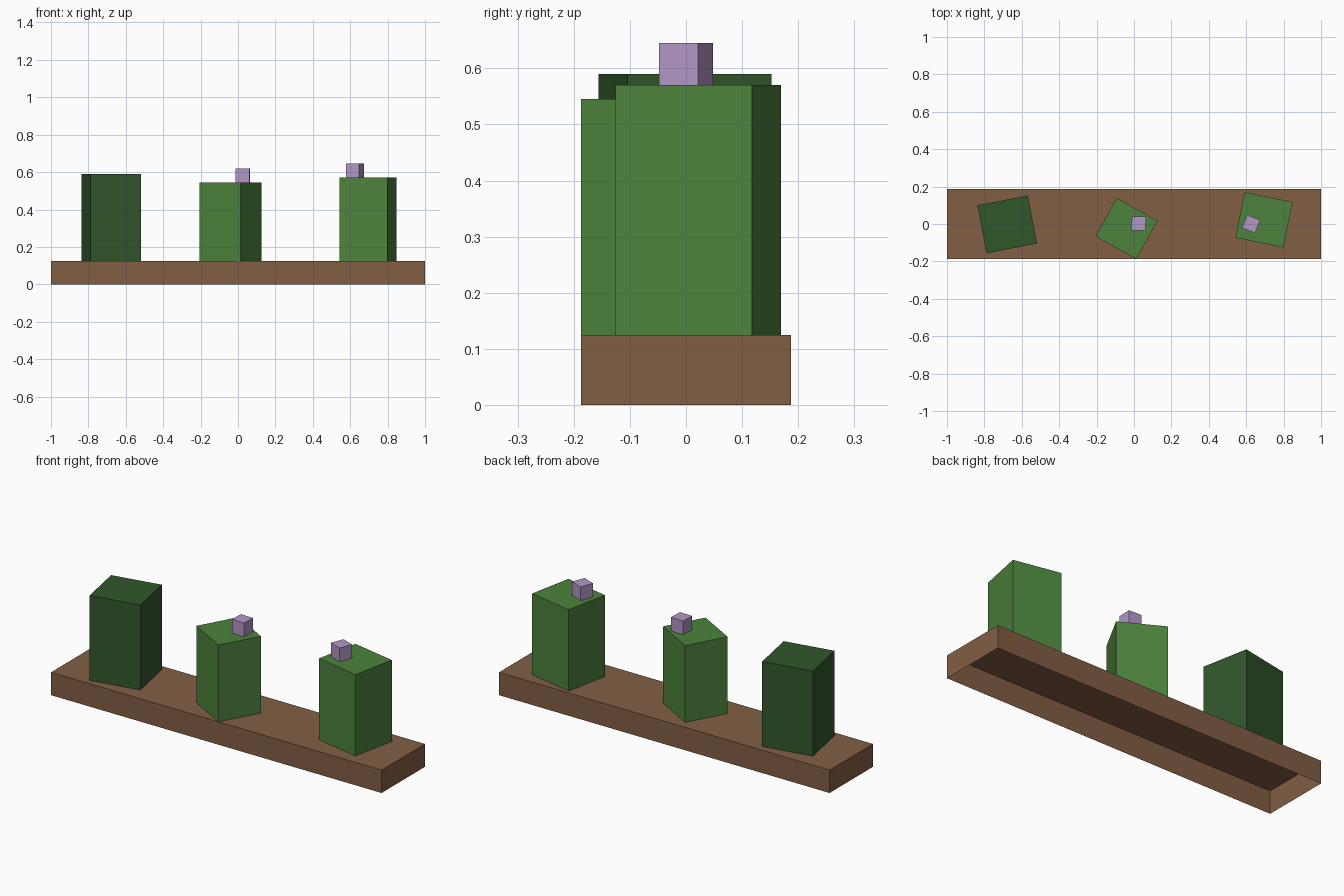
import bpy, bmesh
from math import radians
from mathutils import Matrix

default_cube = bpy.data.objects.get("Cube")
if default_cube:
    bpy.data.objects.remove(default_cube, do_unlink=True)


def make_material(name, rgb):
    mat = bpy.data.materials.new(name)
    mat.use_nodes = True
    color = (*rgb, 1)
    mat.diffuse_color = color
    mat.node_tree.nodes["Principled BSDF"].inputs["Base Color"].default_value = color
    return mat


brown = make_material("planter brown", (0.225, 0.113, 0.057))
green = make_material("cactus green", (0.074, 0.226, 0.046))
dark_green = make_material("dark cactus green", (0.030, 0.096, 0.024))
lilac = make_material("flower lilac", (0.45, 0.31, 0.56))


def open_box(name, center, size, bottom, top, turn, mat):
    """Upright box without a bottom face, turned about z (degrees)."""
    bm = bmesh.new()
    bmesh.ops.create_cube(bm, size=1)
    base = [f for f in bm.faces if f.normal.z < -0.5]
    bmesh.ops.delete(bm, geom=base, context='FACES_ONLY')
    place = Matrix.Translation((*center, (bottom + top) / 2))
    scale = Matrix.Diagonal((*size, top - bottom, 1))
    bm.transform(place @ Matrix.Rotation(radians(turn), 4, 'Z') @ scale)
    mesh = bpy.data.meshes.new(name)
    bm.to_mesh(mesh)
    bm.free()
    mesh.materials.append(mat)
    obj = bpy.data.objects.new(name, mesh)
    bpy.context.scene.collection.objects.link(obj)
    return obj


# Planter: thin shell, open underneath
RIM = 0.125
open_box("planter", (0, 0), (2, 0.375), 0, RIM, 0, brown)

# Plants standing on the planter
open_box("right_plant", (-0.678, -0.002), (0.275, 0.261), RIM, 0.59, 10.9, dark_green)
open_box("middle_plant", (-0.04, -0.024), (0.25, 0.234), RIM, 0.545, -29, green)
open_box("left_plant", (0.695, 0.022), (0.262, 0.248), RIM, 0.57, -11.5, green)

# Flowers on top of two plants
FLOWER = (0.075, 0.075)
open_box("middle_flower", (0.025, 0.003), FLOWER, 0.545, 0.62, -2, lilac)
open_box("left_flower", (0.626, 0), FLOWER, 0.57, 0.645, -21, lilac)
